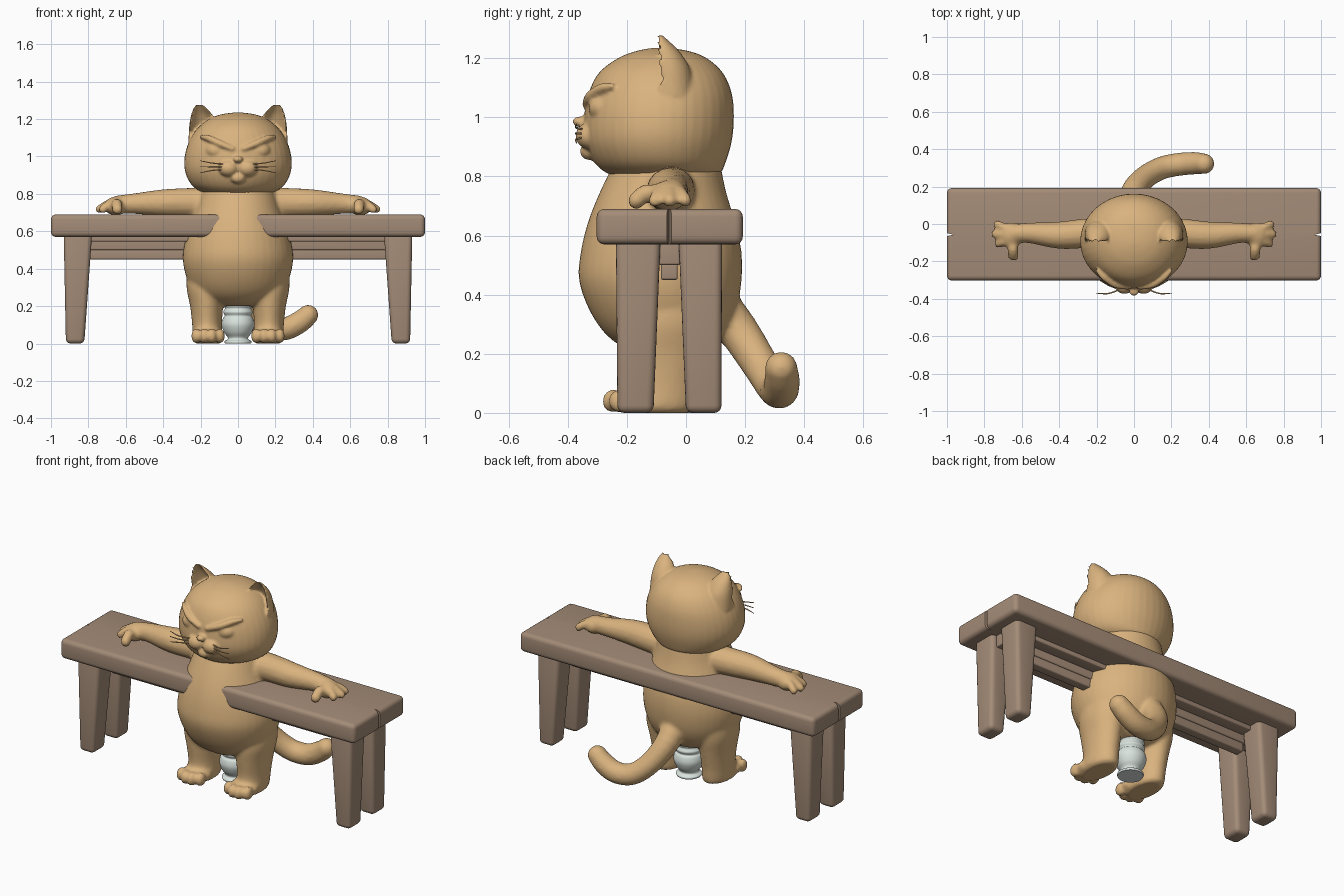
import bpy, bmesh, math
from mathutils import Vector, Matrix

if "Cube" in bpy.data.objects:
    bpy.data.objects.remove(bpy.data.objects["Cube"])


def material(name, rgb):
    m = bpy.data.materials.new(name)
    m.use_nodes = True
    m.diffuse_color = (*rgb, 1)
    m.node_tree.nodes["Principled BSDF"].inputs["Base Color"].default_value = (*rgb, 1)
    return m


FUR = material("tan fur", (0.70, 0.45, 0.21))
WOOD = material("brown wood", (0.37, 0.26, 0.185))
PALE = material("pale ceramic", (0.70, 0.77, 0.73))


def finish(name, bm, mat, angle=None):
    """Turn a bmesh into a smooth-shaded object."""
    bmesh.ops.recalc_face_normals(bm, faces=bm.faces[:])
    me = bpy.data.meshes.new(name)
    bm.to_mesh(me)
    bm.free()
    ob = bpy.data.objects.new(name, me)
    bpy.context.scene.collection.objects.link(ob)
    me.materials.append(mat)
    for p in me.polygons:
        p.use_smooth = True
    if angle:
        smooth_by_angle(ob, angle)
    return ob


def smooth_by_angle(ob, angle):
    bpy.ops.object.select_all(action='DESELECT')
    ob.select_set(True)
    bpy.context.view_layer.objects.active = ob
    bpy.ops.object.shade_smooth_by_angle(angle=math.radians(angle))


def bake(ob, mat):
    """Replace the mesh by its modified result."""
    dg = bpy.context.evaluated_depsgraph_get()
    me = bpy.data.meshes.new_from_object(ob.evaluated_get(dg))
    ob.modifiers.clear()
    ob.data = me
    me.materials.clear()
    me.materials.append(mat)


def fuse(ob, voxel, rounds):
    """Melt overlapping volumes into one soft skin."""
    r = ob.modifiers.new("fuse", 'REMESH')
    r.mode, r.voxel_size = 'VOXEL', voxel
    s = ob.modifiers.new("soften", 'SMOOTH')
    s.factor, s.iterations = 0.5, rounds
    bake(ob, FUR)
    for p in ob.data.polygons:
        p.use_smooth = True


def spline(pts, n=4):
    """Catmull-Rom interpolation of tuples of any length."""
    pts = [Vector(p) for p in pts]
    out = []
    for i in range(len(pts) - 1):
        a, b, c, d = pts[max(i - 1, 0)], pts[i], pts[i + 1], pts[min(i + 2, len(pts) - 1)]
        for k in range(n):
            t = k / n
            out.append(b + (c - a) * (t / 2) + (a * 2 - b * 5 + c * 4 - d) * (t * t / 2)
                       + (b * 3 - a - c * 3 + d) * (t ** 3 / 2))
    return out + [pts[-1]]


def skin(bm, rings):
    loops = [[bm.verts.new(p) for p in ring] for ring in rings]
    n = len(loops[0])
    for a, b in zip(loops, loops[1:]):
        for i in range(n):
            j = (i + 1) % n
            bm.faces.new((a[i], a[j], b[j], b[i]))
    bm.faces.new(loops[0][::-1])
    bm.faces.new(loops[-1])


def loft(bm, rings, side=1, cupped=False, n=40, steps=4):
    """Stack oval rings given as (z, half width, front y, back y, centre x)."""
    out = []
    for z, w, f, b, cx in spline(rings, steps):
        ring = []
        for i in range(n):
            a = math.tau * i / n
            s = math.sin(a)
            if cupped and s < -1e-6:
                s = s * s - 0.5
            ring.append((side * (cx + w * math.cos(a)), (f + b) / 2 + (b - f) / 2 * s, z))
        out.append(ring)
    skin(bm, out)


def ball(bm, centre, radii):
    m = Matrix.Translation(centre) @ Matrix.Diagonal((*radii, 1))
    bmesh.ops.create_uvsphere(bm, u_segments=24, v_segments=14, radius=1, matrix=m)


def tube(bm, pts, side=1, n=14):
    """Round-ended tube through (x, y, z, radius) points."""
    pts = spline(pts)
    path = [Vector((side * p[0], p[1], p[2])) for p in pts]
    rings = []
    for i, c in enumerate(path):
        t = path[min(i + 1, len(path) - 1)] - path[max(i - 1, 0)]
        q = t.to_track_quat('Z', 'Y')
        rings.append([c + q @ Vector((math.cos(math.tau * k / n), math.sin(math.tau * k / n), 0)) * pts[i][3]
                      for k in range(n)])
    skin(bm, rings)
    for i in (0, -1):
        ball(bm, path[i], [pts[i][3]] * 3)


# Cat body with legs, arms and tail
bm = bmesh.new()
loft(bm, [(.20, .10, -.15, .03, 0), (.22, .17, -.21, .08, 0), (.27, .235, -.275, .13, 0),
          (.35, .275, -.328, .17, 0), (.45, .295, -.362, .188, 0), (.55, .282, -.355, .187, 0),
          (.65, .25, -.33, .165, 0), (.75, .215, -.29, .135, 0), (.85, .19, -.24, .115, 0)])
tube(bm, [(0, .09, .38, .08), (0, .175, .28, .07), (.06, .25, .165, .063), (.15, .30, .088, .062),
          (.25, .32, .078, .062), (.33, .325, .115, .06), (.375, .322, .152, .055)])
for s in (1, -1):
    loft(bm, [(0, .065, -.22, .01, .16), (.02, .08, -.23, .03, .162), (.1, .08, -.2, .04, .165),
              (.2, .088, -.21, .06, .168), (.3, .105, -.22, .08, .17), (.4, .1, -.2, .08, .17)], s)
    ball(bm, (s * .16, -.17, .042), (.088, .08, .042))
    for x, y in ((.095, -.225), (.138, -.247), (.182, -.247), (.225, -.225)):
        ball(bm, (s * x, y, .04), (.025, .037, .04))
    tube(bm, [(.1, -.05, .75, .085), (.25, -.05, .753, .08), (.4, -.06, .752, .073),
              (.55, -.048, .748, .056), (.64, -.05, .742, .05)], s)
    ball(bm, (s * .655, -.06, .735), (.06, .07, .05))
    for x, y, r in ((.73, -.002, .022), (.74, -.055, .023), (.722, -.105, .023), (.645, -.168, .029)):
        tube(bm, [(.65, -.06 + (y + .06) * .4, .74, r), ((.65 + x) / 2, y * .7 - .018, .745, r),
                  (x, y, .718, r)], s)
fuse(finish("cat_body", bm, FUR), .011, 4)

# Cat head with ears, brows, eyes and muzzle
bm = bmesh.new()
loft(bm, [(.79, .13, -.19, .07, 0), (.81, .195, -.265, .115, 0), (.85, .25, -.312, .135, 0),
          (.92, .283, -.343, .155, 0), (1, .285, -.345, .162, 0), (1.08, .262, -.33, .155, 0),
          (1.15, .217, -.295, .125, 0), (1.2, .155, -.23, .07, 0), (1.225, .09, -.165, .005, 0),
          (1.235, .02, -.11, -.07, 0)])
ball(bm, (0, -.36, .985), (.026, .024, .018))
ball(bm, (0, -.325, .885), (.04, .034, .03))
for s in (1, -1):
    loft(bm, [(1.07, .085, -.13, .03, .18), (1.16, .078, -.135, .015, .183), (1.22, .058, -.125, -.02, .193),
              (1.26, .034, -.115, -.06, .203), (1.282, .012, -.108, -.085, .207)], s, True)
    ball(bm, (s * .05, -.322, .937), (.056, .052, .046))
    ball(bm, (s * .112, -.278, 1.032), (.062, .052, .046))
    tube(bm, [(.03, -.338, 1.042, .014), (.1, -.324, 1.07, .018), (.16, -.285, 1.098, .017),
              (.195, -.25, 1.105, .01)], s)
fuse(finish("cat_head", bm, FUR), .0075, 3)

# Whiskers
bm = bmesh.new()
for s in (1, -1):
    for k in (-1, 0, 1):
        z = .945 + .014 * k
        tube(bm, [(.075, -.35, z, .004), (.14, -.372, z + .006 * k, .0035),
                  (.2, -.37, z + .018 * k, .002)], s, 6)
finish("whiskers", bm, FUR)

# Ridged pedestal between the legs
bm = bmesh.new()
profile = [(0, .07), (.012, .072), (.022, .056), (.035, .056), (.06, .074), (.1, .087), (.135, .08),
           (.148, .07), (.168, .079), (.188, .07), (.21, .077), (.3, .07)]
loft(bm, [(z, r, -.03 - r, -.03 + r, 0) for z, r in profile])
finish("pedestal", bm, PALE, 50)


def timber(name, x, y, z, bevel, foot=None):
    """Rounded plank; foot gives the x and y range of its underside."""
    bm = bmesh.new()
    bmesh.ops.create_cube(bm, size=1)
    for v in bm.verts:
        low = v.co.z < 0
        fx, fy = foot if foot and low else (x, y)
        v.co = (fx[v.co.x > 0], fy[v.co.y > 0], z[not low])
    bmesh.ops.bevel(bm, geom=bm.edges[:], offset=bevel, segments=4, profile=.5, affect='EDGES')
    return finish(name, bm, WOOD, 40)


# Bench top with a split at each end
top = timber("bench_top", (-1, 1), (-.302, .192), (.57, .69), .026)
bm = bmesh.new()
for s in (1, -1):
    m = Matrix.Translation((s, -.057, .65)) @ Matrix.Diagonal((.035, .008, 1, 1))
    bmesh.ops.create_cone(bm, cap_ends=True, segments=4, radius1=1, radius2=1, depth=.3, matrix=m)
cutter = finish("split_cutter", bm, WOOD)
cut = top.modifiers.new("splits", 'BOOLEAN')
cut.operation, cut.object = 'DIFFERENCE', cutter
bake(top, WOOD)
smooth_by_angle(top, 40)
bpy.data.objects.remove(cutter)


def mirrored(a, b, s):
    return tuple(sorted((a * s, b * s)))


# Bench legs
for s, side in ((1, "left"), (-1, "right")):
    wide, narrow = mirrored(.78, .932, s), mirrored(.822, .92, s)
    timber("front_leg_" + side, wide, (-.237, -.086), (0, .59), .025, (narrow, (-.232, -.11)))
    timber("back_leg_" + side, wide, (-.025, .122), (0, .59), .025, (narrow, (0, .12)))

# Rails under the bench top
timber("upper_rail", (-.9, .9), (-.092, -.02), (.5, .585), .008)
timber("lower_rail", (-.8, .8), (-.085, -.028), (.45, .505), .008)
timber("front_rail", (-.79, .79), (-.16, -.088), (.545, .585), .008)
timber("back_rail", (-.79, .79), (-.024, .05), (.545, .585), .008)
